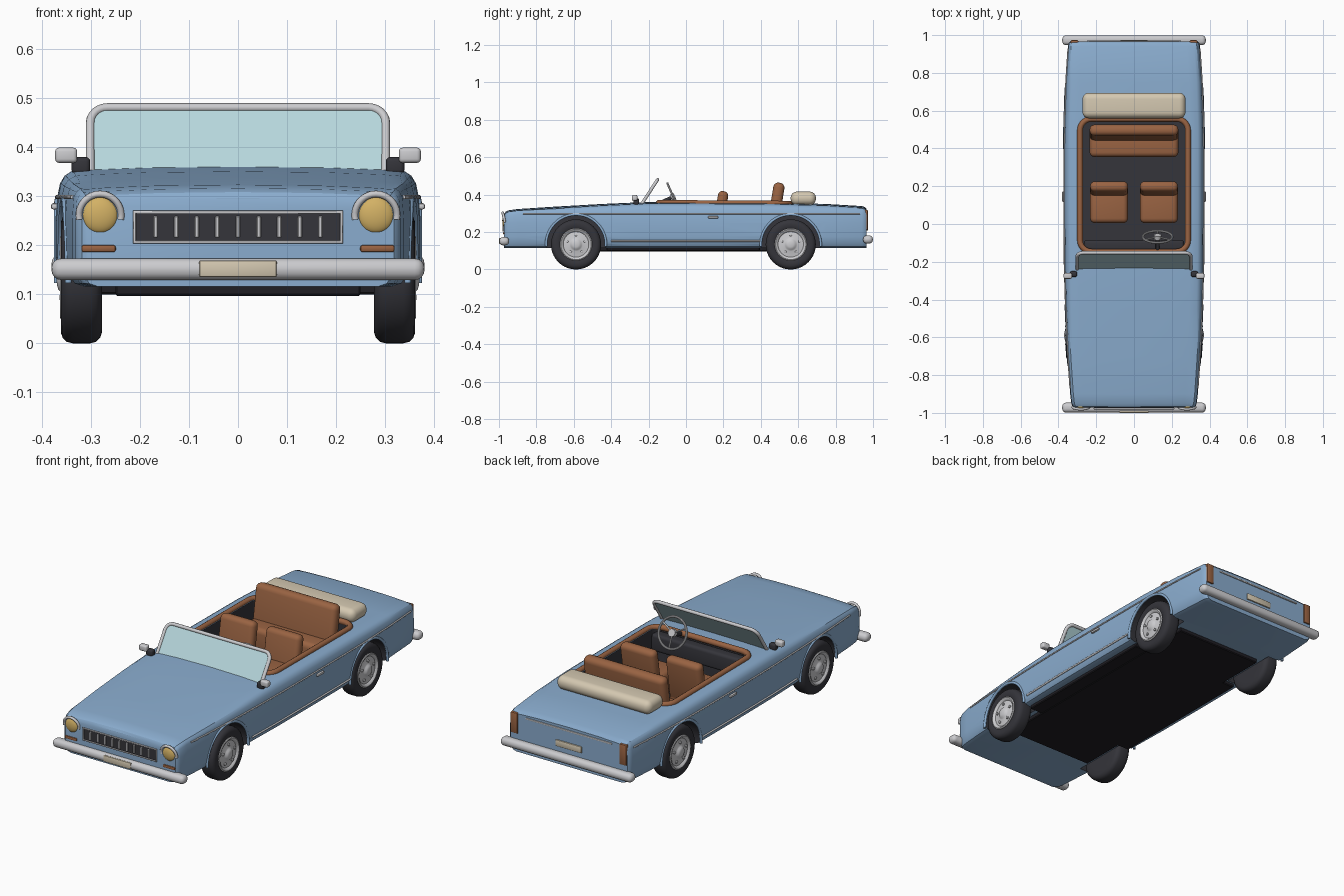
import bpy, bmesh, math
from mathutils import Vector

if "Cube" in bpy.data.objects:
    bpy.data.objects.remove(bpy.data.objects["Cube"])

def mat(name, r, g, b):
    m = bpy.data.materials.new(name)
    m.diffuse_color = (r, g, b, 1)
    m.use_nodes = True
    m.node_tree.nodes["Principled BSDF"].inputs["Base Color"].default_value = m.diffuse_color
    return m

BLUE = mat("sky blue paint", .255, .415, .62)
CHROME = mat("chrome", .60, .60, .62)
LEATHER = mat("brown leather", .32, .125, .055)
RUBBER = mat("dark rubber", .035, .035, .043)
BLACK = mat("underside black", .014, .013, .017)
CREAM = mat("cream", .66, .58, .44)
GLASS = mat("pale glass", .47, .68, .72)
AMBER = mat("lamp yellow", .65, .44, .13)

def finish(ob, m, angle=35):
    ob.data.materials.clear()
    ob.data.materials.append(m)
    smooth(ob, angle)
    return ob

def smooth(ob, angle=35):
    bpy.ops.object.select_all(action='DESELECT')
    ob.select_set(True)
    bpy.context.view_layer.objects.active = ob
    bpy.ops.object.shade_smooth_by_angle(angle=math.radians(angle))

def from_bm(name, bm, m):
    bmesh.ops.recalc_face_normals(bm, faces=bm.faces)
    me = bpy.data.meshes.new(name)
    bm.to_mesh(me)
    bm.free()
    ob = bpy.data.objects.new(name, me)
    bpy.context.collection.objects.link(ob)
    return finish(ob, m)

def box(name, c, size, m, bevel=0.0, rx=0.0, seg=4):
    bm = bmesh.new()
    bmesh.ops.create_cube(bm, size=1)
    bmesh.ops.scale(bm, vec=size, verts=bm.verts)
    if bevel:
        bmesh.ops.bevel(bm, geom=bm.edges[:], offset=bevel, segments=seg, profile=.5, affect='EDGES')
    ob = from_bm(name, bm, m)
    ob.location, ob.rotation_euler = c, (rx, 0, 0)
    return ob

def tube(name, pts, r, m, cyclic=False):
    cu = bpy.data.curves.new(name, 'CURVE')
    cu.dimensions, cu.bevel_depth, cu.bevel_resolution, cu.use_fill_caps = '3D', r, 3, True
    sp = cu.splines.new('POLY')
    sp.points.add(len(pts) - 1)
    for p, q in zip(sp.points, pts):
        p.co = (*q, 1)
    sp.use_cyclic_u = cyclic
    ob = bpy.data.objects.new(name, cu)
    bpy.context.collection.objects.link(ob)
    bpy.ops.object.select_all(action='DESELECT')
    ob.select_set(True)
    bpy.context.view_layer.objects.active = ob
    bpy.ops.object.convert(target='MESH')
    return finish(bpy.context.object, m, 50)

def loft(name, rings, m, caps=True, closed=True):
    bm = bmesh.new()
    rs = [[bm.verts.new(p) for p in ring] for ring in rings]
    n = len(rs[0])
    for a, b in zip(rs, rs[1:]):
        for i in range(n):
            bm.faces.new((a[i], a[(i + 1) % n], b[(i + 1) % n], b[i]))
    if caps:
        bm.faces.new(rs[0])
        bm.faces.new(rs[-1])
    return from_bm(name, bm, m)

def lathe(name, profile, c, m, n=40):
    # profile of (x, radius) turned around the x axis
    return loft(name, [[(c[0] + x, c[1] + r * math.cos(2 * math.pi * i / n), c[2] + r * math.sin(2 * math.pi * i / n))
                        for i in range(n)] for x, r in profile], m)

def round_rect(hx, y0, y1, r, n=6):
    pts = []
    for cx, cy, a0 in ((hx - r, y1 - r, 0), (r - hx, y1 - r, 90), (r - hx, y0 + r, 180), (hx - r, y0 + r, 270)):
        for i in range(n + 1):
            a = math.radians(a0 + 90 * i / n)
            pts.append((cx + r * math.cos(a), cy + r * math.sin(a)))
    return pts

# Body stations: y, half width, top height
ST = [(-.972, .318, .296), (-.965, .326, .308), (-.95, .332, .316), (-.9, .338, .323), (-.7, .352, .336),
      (-.45, .363, .350), (-.2, .370, .361), (.1, .372, .360), (.5, .371, .357), (.75, .363, .350),
      (.94, .350, .339), (.957, .346, .333), (.966, .338, .322)]

def at(y, k):
    for a, b in zip(ST, ST[1:]):
        if a[0] <= y <= b[0]:
            t = (y - a[0]) / (b[0] - a[0])
            return a[k] + t * (b[k] - a[k])

def section(y, w, t):
    s = min(.297, t - .026)
    half = [(.0, .116), (.90, .116), (.955, .122), (.985, .14), (1, .175), (1, .25), (.99, s), (.975, s + (t - s) * .45),
            (.95, s + (t - s) * .7), (.91, t - .009), (.8, t - .006), (.5, t - .002), (0, t)]
    pts = [(w * a, y, z) for a, z in half]
    return pts + [(-x, y, z) for x, y, z in pts[-2:0:-1]]

body = loft("body", [section(*s) for s in ST], BLUE)

# Cut the cockpit and the wheel wells
WZ, WHEEL_Y = .134, (-.588, .56)
rr = round_rect(.268, -.14, .545, .05)
cutters = [loft("cockpit_cutter", [[(x, y, z) for x, y in rr] for z in (.135, .5)], RUBBER)]
for wy in WHEEL_Y:
    for s in (-1, 1):
        cutters.append(lathe("well_cutter", [(s * .274, .158), (s * .45, .158)], (0, wy, WZ), RUBBER, 48))
for c in cutters:
    c.hide_render = True
    md = body.modifiers.new("cut", 'BOOLEAN')
    md.operation, md.solver, md.object, md.material_mode = 'DIFFERENCE', 'EXACT', c, 'TRANSFER'
    bpy.context.view_layer.objects.active = body
    bpy.ops.object.modifier_apply(modifier=md.name)
for c in cutters:
    bpy.data.objects.remove(c)
smooth(body, 30)

# Underside
box("floor_pan", (0, 0, .109), (.50, 1.32, .026), BLACK, .004, seg=1)
box("floor_pan_wide", (0, -.015, .110), (.64, .82, .022), BLACK, .004, seg=1)

# Wheels, hubcaps and arch lips
TIRE = [(-.042, .08), (-.042, .112), (-.038, .123), (-.03, .131), (-.018, .134), (.018, .134), (.03, .131),
        (.038, .123), (.042, .112), (.040, .088), (.034, .08)]
HUB = [(.02, .084), (.041, .086), (.044, .081), (.041, .074), (.034, .068), (.036, .056), (.039, .036),
       (.041, .030), (.047, .025), (.05, .014), (.051, .003)]
for wy in WHEEL_Y:
    for s in (-1, 1):
        c = (s * .319, wy, WZ)
        lathe("tire", [(s * x, r) for x, r in TIRE], c, RUBBER)
        lathe("hubcap", [(s * x, r) for x, r in HUB], c, CHROME)
        for i in range(5):
            a = math.radians(90 + 72 * i)
            lathe("wheel_bolt", [(s * .034, .007), (s * .043, .007), (s * .045, .004)],
                  (c[0], wy + .05 * math.cos(a), WZ + .05 * math.sin(a)), CHROME, 10)
        arc = []
        for i in range(25):
            a = math.radians(-4 + 188 * i / 24)
            y = wy + .160 * math.cos(a)
            arc.append((s * (at(y, 1) - .003), y, WZ + .160 * math.sin(a)))
        tube("arch_lip", arc, .007, BLUE)

# Side trim, sill trim, handles, mirrors
for s in (-1, 1):
    tube("side_trim", [(s * (at(y, 1) * .99 + .001), y, .298) for y in [-.87 + .1 * i for i in range(19)]], .004, CHROME)
    tube("sill_trim", [(s * (at(y, 1) * .99 + .001), y, .152) for y in (-.40, -.2, .1, .40)], .005, CHROME)
    box("door_handle", (s * .374, .145, .279), (.014, .055, .013), CHROME, .005, seg=2)
    box("mirror_arm", (s * .32, -.265, .362), (.038, .03, .035), RUBBER, .009, seg=3)
    box("mirror", (s * .350, -.275, .383), (.045, .03, .031), CHROME, .008, seg=3)

# Front lamps and indicators
for s in (-1, 1):
    bpy.ops.mesh.primitive_uv_sphere_add(segments=28, ring_count=14, radius=.037, location=(s * .281, -.967, .261))
    lamp = bpy.context.object
    lamp.name = "headlight"
    lamp.scale = (1, .42, 1)
    finish(lamp, AMBER)
    pts = []
    for i in range(21):
        a = math.radians(-12 + 204 * i / 20)
        pts.append((s * .281 + .043 * math.cos(a), -.970 - .010 * max(0, math.sin(a)), .261 + .043 * math.sin(a)))
    tube("headlight_hood", pts, .007, CHROME)
    box("indicator", (s * .284, -.970, .193), (.07, .016, .015), LEATHER, .005, seg=2)
    box("tail_light", (s * .315, .962, .265), (.042, .022, .108), LEATHER, .006, seg=2)

# Grille
box("grille", (0, -.970, .237), (.42, .012, .062), RUBBER)
tube("grille_frame", [(x, -.977, z) for x, z in ((-.211, .206), (.211, .206), (.211, .267), (-.211, .267))],
     .0045, CHROME, True)
for i in range(-4, 5):
    box("grille_bar", (i * .042, -.977, .237), (.009, .008, .044), CHROME, .002, seg=1)

# Bumpers, plates and boot strip
box("front_bumper", (0, -.972, .151), (.76, .052, .044), CHROME, .02)
box("rear_bumper", (0, .973, .160), (.76, .052, .044), CHROME, .02)
box("front_plate", (0, -.995, .152), (.158, .010, .034), CREAM, .004, seg=2)
box("rear_plate", (0, .968, .225), (.15, .010, .034), CREAM, .004, seg=2)
box("boot_strip", (0, .966, .303), (.50, .010, .009), CHROME, .003, seg=2)

# Cockpit rim and rolled soft top
tube("cockpit_rim", [(x, y, at(y, 2) - .004) for x, y in round_rect(.286, -.146, .556, .06)], .015, LEATHER, True)
box("folded_top", (0, .627, .380), (.545, .135, .072), CREAM, .033, seg=6)

# Seats
for s in (-1, 1):
    box("front_seat", (s * .132, .10, .215), (.2, .19, .12), LEATHER, .025)
    box("front_seat_back", (s * .132, .183, .300), (.2, .055, .24), LEATHER, .024, -.16)
box("rear_seat", (0, .425, .225), (.47, .14, .14), LEATHER, .025)
box("rear_seat_back", (0, .480, .335), (.47, .06, .26), LEATHER, .026, -.16)

# Dashboard and steering wheel
box("dashboard", (0, -.115, .295), (.53, .06, .09), RUBBER, .015)
hub = Vector((.125, -.068, .388))
axis, up, side = Vector((0, .917, .4)), Vector((0, -.4, .917)), Vector((1, 0, 0))
bpy.ops.mesh.primitive_torus_add(location=hub, rotation=(math.atan2(-.917, .4), 0, 0), major_radius=.078,
                                 minor_radius=.006, major_segments=36, minor_segments=10)
bpy.context.object.name = "steering_wheel"
finish(bpy.context.object, CHROME)
for a in (0, 120, 240):
    d = side * math.sin(math.radians(a + 60)) + up * math.cos(math.radians(a + 60))
    tube("steering_spoke", [hub, hub + d * .076], .004, CHROME)
tube("steering_hub", [hub - axis * .012, hub + axis * .010], .02, CHROME)
tube("steering_column", [hub - axis * .012, hub - axis * .10], .010, RUBBER)

# Windscreen: plane leaning back, frame with rounded upper corners
def screen(x, t):
    return (x, -.240 + .088 * t, .345 + .135 * t)

path = [screen(.301, 0)]
for a0, sx in ((0, 1), (90, -1)):
    for i in range(7):
        a = math.radians(a0 + 15 * i)
        path.append(screen(sx * .266 + .035 * math.cos(a), 1 - .23 + .23 * math.sin(a)))
path.append(screen(-.301, 0))
tube("windscreen_frame", path, .009, CHROME)
loft("windscreen", [[(x, y + d, z) for x, y, z in path] for d in (-.003, .003)], GLASS)
